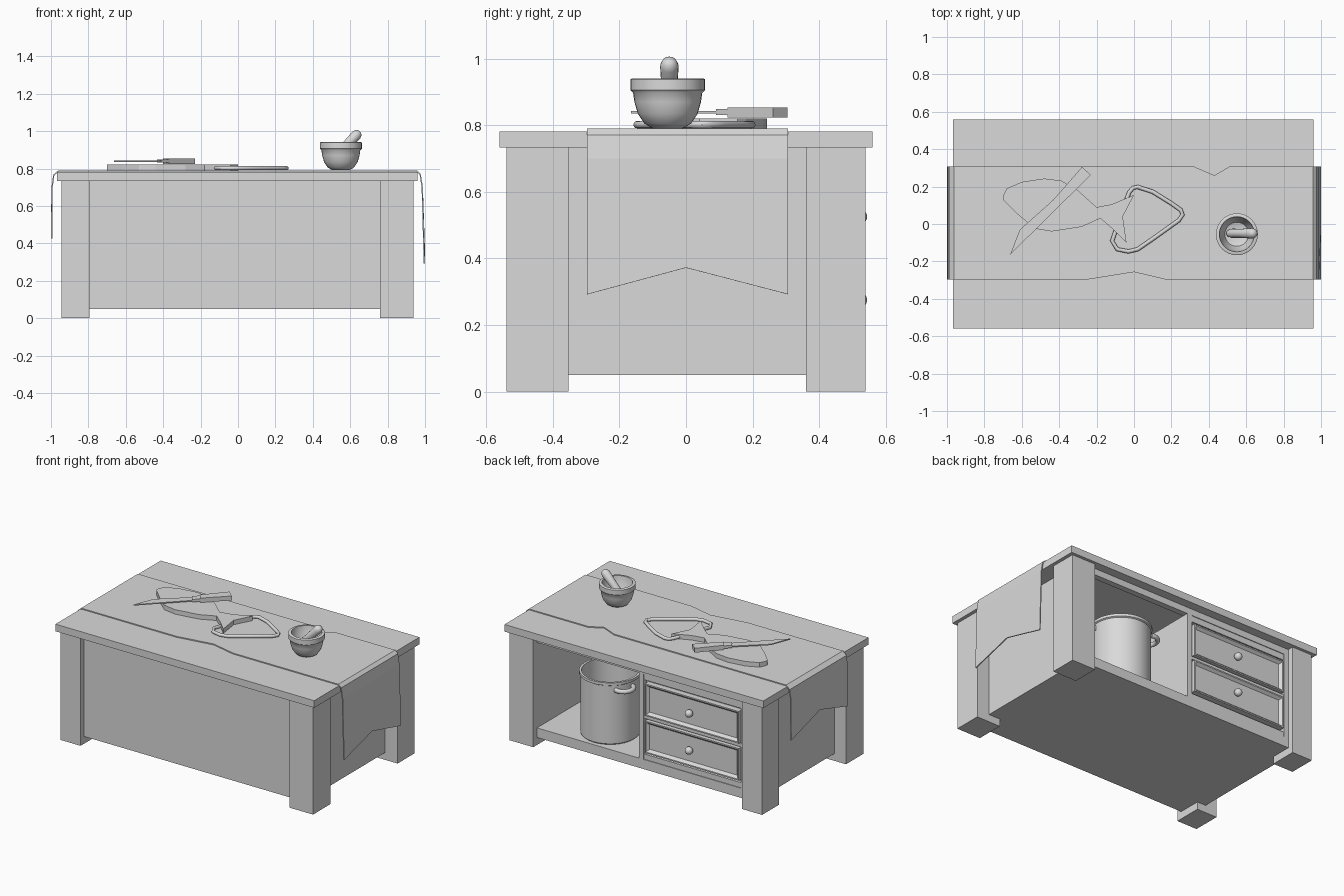
import bpy, bmesh, math
from mathutils import Vector

cube = bpy.data.objects.get("Cube")
if cube:
    bpy.data.objects.remove(cube, do_unlink=True)

grey = bpy.data.materials.new("plain grey")
grey.use_nodes = True
colour = (0.7, 0.7, 0.7, 1)
grey.diffuse_color = colour
grey.node_tree.nodes["Principled BSDF"].inputs["Base Color"].default_value = colour


def finish(name, bm, smooth=False):
    bmesh.ops.recalc_face_normals(bm, faces=bm.faces)
    mesh = bpy.data.meshes.new(name)
    bm.to_mesh(mesh)
    bm.free()
    mesh.materials.append(grey)
    ob = bpy.data.objects.new(name, mesh)
    bpy.context.collection.objects.link(ob)
    if smooth:
        bpy.ops.object.select_all(action='DESELECT')
        ob.select_set(True)
        bpy.context.view_layer.objects.active = ob
        bpy.ops.object.shade_smooth_by_angle(angle=math.radians(40))
    return ob


def box_mesh(x0, x1, y0, y1, z0, z1):
    bm = bmesh.new()
    bmesh.ops.create_cube(bm, size=1)
    for v in bm.verts:
        v.co = (x1 if v.co.x > 0 else x0, y1 if v.co.y > 0 else y0, z1 if v.co.z > 0 else z0)
    return bm


def box(name, *ext):
    return finish(name, box_mesh(*ext))


def slab(name, outline, z0, z1):
    """Extrude a flat outline upwards."""
    bm = bmesh.new()
    face = bm.faces.new([bm.verts.new((x, y, z0)) for x, y in outline])
    top = bmesh.ops.extrude_face_region(bm, geom=[face])["geom"]
    for v in top:
        if isinstance(v, bmesh.types.BMVert):
            v.co.z = z1
    return finish(name, bm)


def lathe(name, profile, centre, steps=32):
    bm = bmesh.new()
    verts = [bm.verts.new((r, 0, z)) for r, z in profile]
    edges = [bm.edges.new(pair) for pair in zip(verts, verts[1:])]
    bmesh.ops.spin(bm, geom=verts + edges, cent=(0, 0, 0), axis=(0, 0, 1),
                   angle=math.tau, steps=steps)
    bmesh.ops.remove_doubles(bm, verts=bm.verts, dist=0.0005)
    bmesh.ops.translate(bm, verts=bm.verts, vec=centre)
    return finish(name, bm, True)


def tube(name, points, radius, closed=False):
    """Sweep a round section along a path."""
    pts = [Vector(p) for p in points]
    n, sides, bm = len(pts), 12, bmesh.new()
    rings = []
    for i, p in enumerate(pts):
        a = pts[(i - 1) % n] if closed or i else p
        b = pts[(i + 1) % n] if closed or i < n - 1 else p
        t = (b - a).normalized()
        side = t.cross(Vector((0, 0, 1))).normalized()
        up = side.cross(t)
        rings.append([bm.verts.new(p + radius * (side * math.cos(k * math.tau / sides)
                      + up * math.sin(k * math.tau / sides))) for k in range(sides)])
    for i in range(n if closed else n - 1):
        a, b = rings[i], rings[(i + 1) % n]
        for k in range(sides):
            j = (k + 1) % sides
            bm.faces.new((a[k], a[j], b[j], b[k]))
    return finish(name, bm, True)


# Table carcass
box("table_top", -0.968, 0.96, -0.56, 0.56, 0.733, 0.781)
for xs, xname in (((-0.945, -0.795), "right"), ((0.76, 0.937), "left")):
    for ys, yname in (((-0.54, -0.353), "front"), ((0.36, 0.54), "back")):
        box(f"{yname}_{xname}_leg", *xs, *ys, 0, 0.733)
box("bottom_shelf", -0.86, 0.845, -0.505, 0.5, 0.05, 0.115)
box("front_panel", -0.86, 0.845, -0.505, -0.475, 0.115, 0.733)
box("right_side_panel", -0.86, -0.795, -0.475, 0.45, 0.115, 0.733)
box("left_side_panel", 0.76, 0.845, -0.475, 0.45, 0.115, 0.733)
box("back_top_rail", -0.795, 0.76, 0.46, 0.5, 0.69, 0.733)

# Drawer cabinet with a raised surround
box("drawer_cabinet", -0.795, 0.0, -0.475, 0.47, 0.115, 0.69)
for name, z0, z1 in (("bottom", 0.115, 0.15), ("middle", 0.39, 0.41), ("top", 0.65, 0.69)):
    box(f"cabinet_{name}_rail", -0.795, 0.0, 0.47, 0.495, z0, z1)
for name, x in (("right", -0.795), ("left", -0.035)):
    box(f"cabinet_{name}_stile", x, x + 0.035, 0.47, 0.5, 0.115, 0.69)

# Drawer fronts with sunken centres and round knobs
for name, z in (("lower", 0.275), ("upper", 0.525)):
    bm = box_mesh(-0.75, -0.05, 0.46, 0.51, z - 0.108, z + 0.108)
    bm.faces.ensure_lookup_table()
    front = max(bm.faces, key=lambda f: f.calc_center_median().y)
    bmesh.ops.inset_region(bm, faces=[front], thickness=0.012)
    bmesh.ops.inset_region(bm, faces=[front], thickness=0.022, depth=-0.018)
    finish(f"{name}_drawer", bm)
    bm = bmesh.new()
    bmesh.ops.create_uvsphere(bm, u_segments=20, v_segments=12, radius=0.025)
    bmesh.ops.translate(bm, verts=bm.verts, vec=(-0.385, 0.519, z))
    finish(f"{name}_knob", bm, True)

# Draped runner: stations of x, z, front edge, back edge, hem lift
F, B = -0.297, 0.307
TOP = 0.787
stations = [(-0.996, 0.427, F, B, 0.09), (-0.994, 0.7, F, B, 0), (-0.985, 0.765, F, B, 0),
            (-0.96, TOP, F, B, 0), (-0.25, TOP, F, B, 0), (0, TOP, -0.257, B, 0),
            (0.17, TOP, F, B, 0), (0.32, TOP, F, B, 0), (0.43, TOP, F, 0.26, 0),
            (0.51, TOP, F, B, 0), (0.955, TOP, F, B, 0), (0.974, 0.77, F, B, 0),
            (0.985, 0.7, F, B, 0), (0.996, 0.292, F, B, 0.08)]
bm = bmesh.new()
rows = [[bm.verts.new((x, y, z + (lift if y == 0 else 0))) for y in (y0, 0, y1)]
        for x, z, y0, y1, lift in stations]
for a, b in zip(rows, rows[1:]):
    for k in range(2):
        bm.faces.new((a[k], b[k], b[k + 1], a[k + 1]))
runner = finish("table_runner", bm)
mod = runner.modifiers.new("cloth thickness", 'SOLIDIFY')
mod.thickness = 0.007
mod.offset = 0

# Mortar and pestle
lathe("mortar", [(0, 0.791), (0.045, 0.791), (0.07, 0.805), (0.09, 0.835), (0.1, 0.87),
                 (0.104, 0.898), (0.112, 0.906), (0.112, 0.938), (0.108, 0.941), (0.094, 0.941),
                 (0.088, 0.895), (0.064, 0.84), (0, 0.82)], (0.55, -0.055, 0))
pestle = lathe("pestle", [(0, -0.1), (0.018, -0.095), (0.025, -0.07), (0.024, 0),
                          (0.028, 0.085), (0.021, 0.104), (0.011, 0.111), (0, 0.113)],
               (0, 0, 0), 16)
pestle.location = (0.573, -0.05, 0.917)
pestle.rotation_euler = (0, math.radians(44), 0)

# Fish
slab("fish", [(-0.70, 0.15), (-0.68, 0.19), (-0.6, 0.225), (-0.48, 0.243), (-0.39, 0.232),
              (-0.3, 0.18), (-0.2, 0.09), (-0.12, 0.105), (0, 0.155), (-0.06, 0.04),
              (-0.04, -0.1), (-0.11, -0.03), (-0.18, 0.03), (-0.28, -0.015), (-0.44, -0.04),
              (-0.53, -0.025), (-0.62, 0.05), (-0.7, 0.13)], 0.789, 0.821)

# Knife
slab("knife_blade", [(-0.663, -0.165), (-0.406, 0.09), (-0.433, 0.128), (-0.61, -0.03)],
     0.836, 0.843)
slab("knife_bolster", [(-0.406, 0.09), (-0.37, 0.125), (-0.4, 0.165), (-0.433, 0.128)],
     0.831, 0.849)
slab("knife_handle", [(-0.37, 0.125), (-0.23, 0.262), (-0.278, 0.305), (-0.4, 0.165)],
     0.824, 0.854)

# Looped cord lying on the runner
loop = [(0.02, 0.198), (0.1, 0.172), (0.2, 0.11), (0.25, 0.075), (0.26, 0.05), (0.24, 0.02),
        (0.1, -0.08), (0.02, -0.135), (-0.03, -0.147), (-0.09, -0.135), (-0.117, -0.09),
        (-0.085, 0), (-0.055, 0.09), (-0.025, 0.17), (-0.005, 0.193)]
tube("cord_loop", [(x, y, 0.802) for x, y in loop], 0.011, True)

# Cooking pot on the shelf, with two side handles
px, py = 0.355, 0.3
lathe("pot", [(0, 0.115), (0.172, 0.115), (0.182, 0.124), (0.182, 0.515), (0.19, 0.52),
              (0.19, 0.538), (0.175, 0.538), (0.172, 0.14), (0, 0.14)], (px, py, 0))
for name, turn in (("right", math.radians(155)), ("left", math.radians(-25))):
    out = Vector((math.cos(turn), math.sin(turn), 0))
    side = Vector((-out.y, out.x, 0))
    arc = [i * math.pi / 8 for i in range(9)]
    path = [Vector((px, py, 0.485)) + out * (0.172 + 0.055 * math.sin(a))
            + side * 0.06 * math.cos(a) for a in arc]
    tube(f"pot_{name}_handle", path, 0.015)
